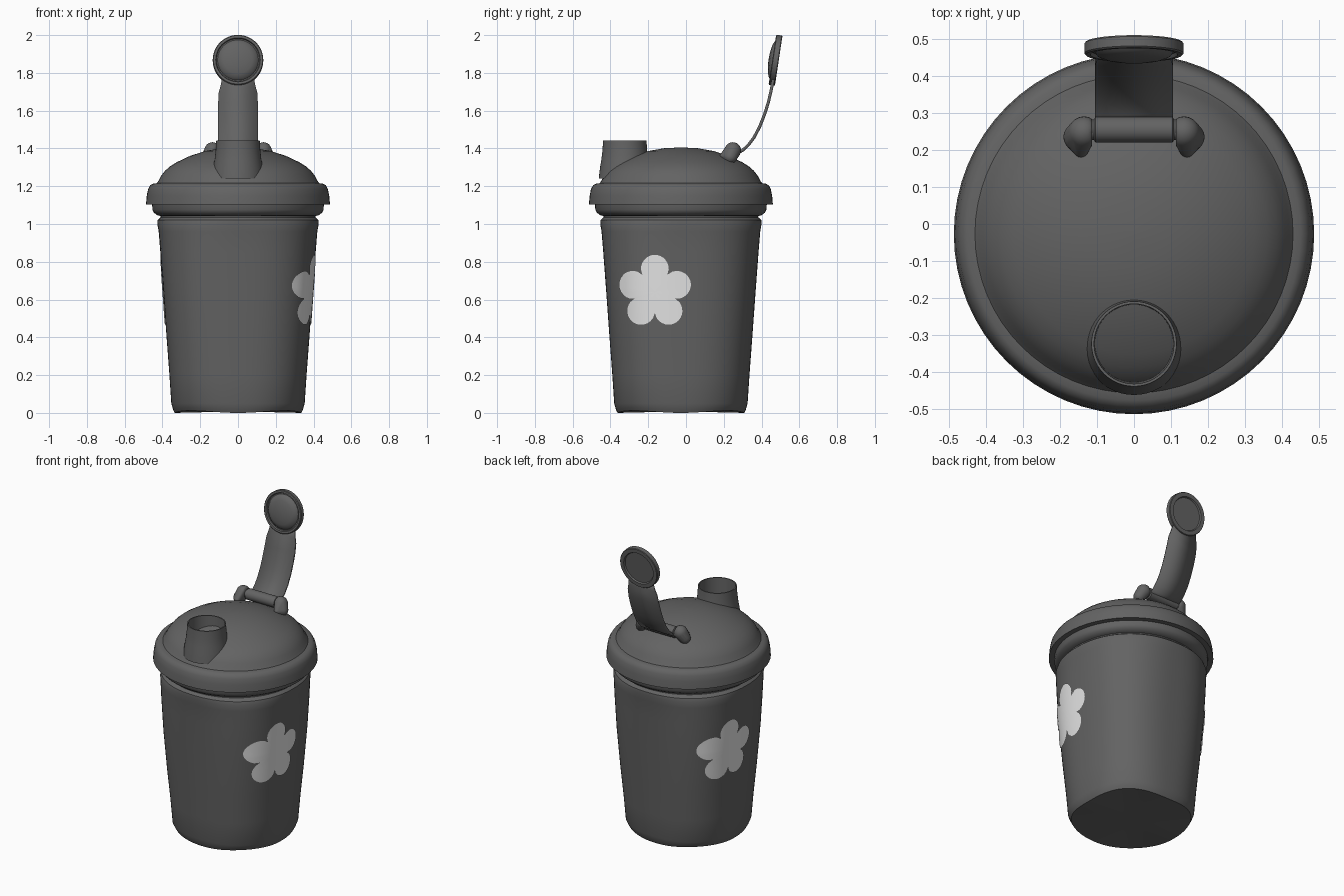
import bpy, bmesh, math
from mathutils import Matrix, Vector

if "Cube" in bpy.data.objects:
    bpy.data.objects.remove(bpy.data.objects["Cube"])

CY = -0.027  # cup axis in y


def material(name, value):
    m = bpy.data.materials.new(name)
    m.use_nodes = True
    colour = (value, value, value, 1)
    m.diffuse_color = colour
    m.node_tree.nodes["Principled BSDF"].inputs["Base Color"].default_value = colour
    return m


GREY = material("dark grey plastic", 0.125)
PALE = material("pale grey print", 0.8)


def finish(name, bm, mat=GREY, angle=35, normals=True):
    if normals:
        bmesh.ops.recalc_face_normals(bm, faces=bm.faces)
    me = bpy.data.meshes.new(name)
    bm.to_mesh(me)
    bm.free()
    ob = bpy.data.objects.new(name, me)
    bpy.context.collection.objects.link(ob)
    me.materials.append(mat)
    bpy.ops.object.select_all(action="DESELECT")
    ob.select_set(True)
    bpy.context.view_layer.objects.active = ob
    bpy.ops.object.shade_smooth_by_angle(angle=math.radians(angle))
    return ob


def bridge(bm, rings):
    for a, b in zip(rings, rings[1:]):
        for i in range(len(a)):
            j = (i + 1) % len(a)
            bm.faces.new((a[i], a[j], b[j], b[i]))


def lathe(name, profile, matrix, segments=64, caps=True, angle=35):
    """Spin (radius, height) points around the local z axis."""
    bm = bmesh.new()
    turns = [2 * math.pi * i / segments for i in range(segments)]
    rings = [[bm.verts.new((r * math.cos(t), r * math.sin(t), z)) for t in turns]
             for r, z in profile]
    bridge(bm, rings)
    if caps:
        bm.faces.new(rings[0])
        bm.faces.new(rings[-1])
    bm.transform(matrix)
    return finish(name, bm, angle=angle)


# Cup: height, half width, squareness of the rounded-square section
CUP = [(0.0, 0.335, 2.4), (0.015, 0.343, 2.4), (0.05, 0.353, 2.4), (0.2, 0.363, 2.45),
       (0.4, 0.378, 2.55), (0.65, 0.396, 2.6), (0.85, 0.411, 2.5), (0.96, 0.42, 2.4),
       (1.0, 0.427, 2.3), (1.02, 0.426, 2.2), (1.035, 0.41, 2.1), (1.07, 0.405, 2.0)]


def cup_section(z):
    for (z0, a0, n0), (z1, a1, n1) in zip(CUP, CUP[1:]):
        if z <= z1:
            f = (z - z0) / (z1 - z0)
            return a0 + f * (a1 - a0), n0 + f * (n1 - n0)
    return CUP[-1][1:]


bm = bmesh.new()
rings = []
for z, a, n in CUP:
    ring = []
    for i in range(96):
        t = 2 * math.pi * i / 96
        c, s = math.cos(t), math.sin(t)
        r = a * (abs(c) ** n + abs(s) ** n) ** (-1 / n)
        lift = 0.012 * math.sin(2 * t) ** 2 if z < 0.03 else 0
        ring.append(bm.verts.new((r * c, CY + r * s, z + lift)))
    rings.append(ring)
bridge(bm, rings)
bm.faces.new(rings[-1])
base = bm.verts.new((0, CY, 0.008))
for i in range(96):
    bm.faces.new((base, rings[0][i - 1], rings[0][i]))
finish("cup", bm)


# Five-petal prints wrapped onto both sides of the cup
def flower(name, side):
    bm = bmesh.new()

    def place(u, v):
        z = 0.64 + v
        a, n = cup_section(z)
        a += 0.005
        y = u - 0.138
        x = a * (1 - abs(y / a) ** n) ** (1 / n)
        return bm.verts.new((side * x, CY + side * y, z))

    rings = []
    for k in range(1, 9):
        ring = []
        for i in range(80):
            t = 2 * math.pi * i / 80
            petal = abs(math.cos(2.5 * (t - math.pi / 2))) ** 0.65
            r = (0.112 + 0.085 * petal) * k / 8
            ring.append(place(r * math.cos(t), r * math.sin(t)))
        rings.append(ring)
    bridge(bm, rings[::-1])
    centre = place(0, 0)
    for i in range(80):
        bm.faces.new((centre, rings[0][i - 1], rings[0][i]))
    finish(name, bm, PALE, normals=False)


flower("left_flower", 1)
flower("right_flower", -1)

# Lid with flared skirt and shallow dome
axis = Matrix.Translation((0, CY, 0))
lathe("neck_ring", [(0.39, 1.04), (0.425, 1.045), (0.445, 1.06), (0.453, 1.075),
                    (0.455, 1.11)], axis)
lathe("lid", [(0.44, 1.103), (0.487, 1.103), (0.483, 1.15), (0.476, 1.185),
              (0.465, 1.205), (0.45, 1.213), (0.43, 1.216), (0.42, 1.23), (0.407, 1.255),
              (0.386, 1.282), (0.36, 1.305), (0.325, 1.327), (0.255, 1.36),
              (0.175, 1.386), (0.09, 1.401), (0.01, 1.405)], axis)

# Drinking spout, an open tube standing on the dome
lathe("spout", [(0.138, 1.24), (0.131, 1.3), (0.124, 1.34), (0.118, 1.39),
                (0.115, 1.443), (0.108, 1.443), (0.104, 1.25)],
      Matrix.Translation((0, -0.324, 0)), 48, caps=False)

# Hinge pin and its two lugs
HY, HZ = 0.255, 1.385
across = Matrix.Translation((0, HY, HZ)) @ Matrix.Rotation(math.pi / 2, 4, "Y")
lathe("hinge_pin", [(0.028, -0.125), (0.028, -0.108), (0.035, -0.104),
                    (0.035, 0.104), (0.028, 0.108), (0.028, 0.125)], across, 24)
for name, side in (("left_hinge_lug", 1), ("right_hinge_lug", -1)):
    bm = bmesh.new()
    for pos, r in (((0.135, 0.248, 1.39), 0.043), ((0.155, 0.235, 1.355), 0.036),
                   ((0.143, 0.2, 1.36), 0.02)):
        spot = Vector((side * pos[0], pos[1], pos[2]))
        bmesh.ops.create_uvsphere(bm, u_segments=20, v_segments=12, radius=r,
                                  matrix=Matrix.Translation(spot))
    # Trim the inner side flat, then wrap everything in one hull
    for v in bm.verts:
        v.co.x = side * max(0.113, side * v.co.x)
    bmesh.ops.delete(bm, geom=bm.faces[:], context="FACES_ONLY")
    bmesh.ops.delete(bm, geom=bm.edges[:], context="EDGES_FACES") if not bm.verts else None
    hull = bmesh.ops.convex_hull(bm, input=bm.verts[:])
    loose = {g for g in hull["geom_interior"] if isinstance(g, bmesh.types.BMVert)}
    bmesh.ops.delete(bm, geom=list(loose), context="VERTS")
    finish(name, bm, angle=50)

# Curved strap from the hinge up to the cap: y, z, half width
STRAP = [(0.265, 1.372, 0.104), (0.3, 1.39, 0.106), (0.33, 1.418, 0.106),
         (0.36, 1.458, 0.106), (0.39, 1.515, 0.106), (0.415, 1.578, 0.106),
         (0.435, 1.64, 0.105), (0.448, 1.695, 0.102), (0.455, 1.73, 0.092),
         (0.462, 1.765, 0.085)]
bm = bmesh.new()
rows = [[bm.verts.new((s * w, y, z)) for s in (-1, 1)] for y, z, w in STRAP]
for a, b in zip(rows, rows[1:]):
    bm.faces.new((a[0], a[1], b[1], b[0]))
strap = finish("strap", bm)
solid = strap.modifiers.new("thickness", "SOLIDIFY")
solid.thickness = 0.016
solid.offset = 0

# Round cap, tilted back, with a bulging plug in front and a recess behind
tilt = (Matrix.Translation((0, 0.473, 1.867))
        @ Matrix.Rotation(math.radians(90 - 8.6), 4, "X"))
lathe("cap", [(0.01, 0.036), (0.04, 0.034), (0.075, 0.028), (0.098, 0.019), (0.108, 0.006),
              (0.114, 0.006), (0.118, 0.016), (0.13, 0.016), (0.134, 0.012),
              (0.134, -0.014), (0.131, -0.018), (0.106, -0.018), (0.101, -0.009),
              (0.01, -0.009)], tilt, 48)
